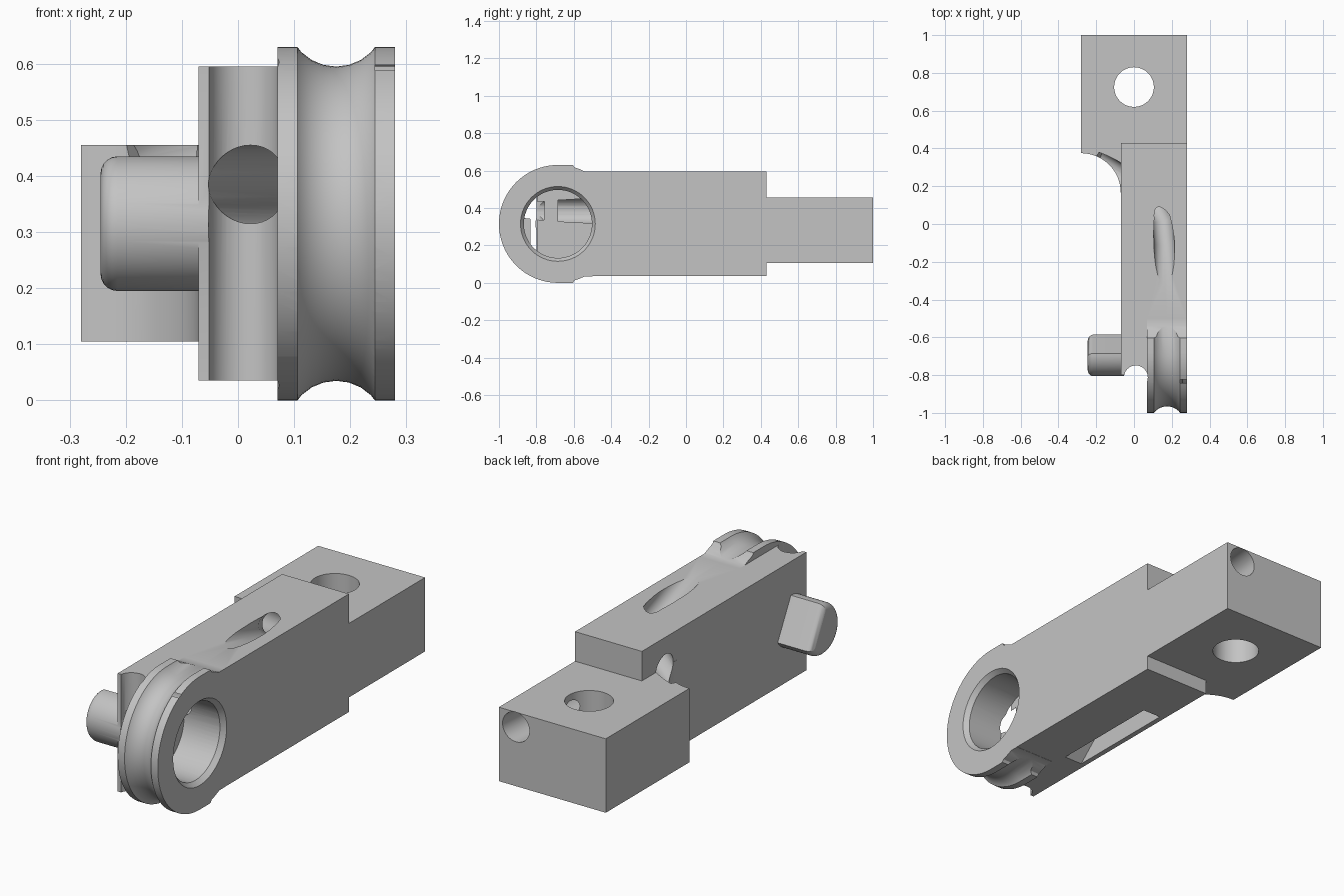
import bpy, bmesh, math
from mathutils import Matrix, Vector

cube = bpy.data.objects.get("Cube")
if cube:
    bpy.data.objects.remove(cube, do_unlink=True)

grey = bpy.data.materials.new("plain_grey")
grey.use_nodes = True
COLOUR = (0.55, 0.55, 0.55, 1)
grey.diffuse_color = COLOUR
grey.node_tree.nodes["Principled BSDF"].inputs["Base Color"].default_value = COLOUR

WY, WZ, WR = -0.685, 0.315, 0.315   # wheel centre and radius


def finish(name, bm):
    bmesh.ops.remove_doubles(bm, verts=bm.verts, dist=1e-5)
    bmesh.ops.recalc_face_normals(bm, faces=bm.faces)
    me = bpy.data.meshes.new(name)
    bm.to_mesh(me)
    bm.free()
    me.materials.append(grey)
    ob = bpy.data.objects.new(name, me)
    bpy.context.collection.objects.link(ob)
    return ob


def prism(name, pts, axis, lo, hi, tip=0):
    """Extrude a flat outline along x (points are y, z) or z (points are x, y)."""
    bm = bmesh.new()
    put = (lambda p, h: (h, *p)) if axis == "x" else (lambda p, h: (*p, h))
    base = bm.faces.new([bm.verts.new(put(p, lo)) for p in pts])
    rim = list(base.edges)
    new = bmesh.ops.extrude_face_region(bm, geom=[base], use_keep_orig=True)["geom"]
    step = Vector(put((0, 0), hi - lo))
    bmesh.ops.translate(bm, vec=step, verts=[g for g in new if isinstance(g, bmesh.types.BMVert)])
    if tip:
        bmesh.ops.recalc_face_normals(bm, faces=bm.faces)
        bmesh.ops.bevel(bm, geom=rim, offset=tip, segments=5, profile=0.5, affect="EDGES")
    return finish(name, bm)


def cone(name, a, b, r1, r2, n=64):
    a, b = Vector(a), Vector(b)
    bm = bmesh.new()
    turn = (b - a).to_track_quat("Z", "Y").to_matrix().to_4x4()
    bmesh.ops.create_cone(bm, cap_ends=True, segments=n, radius1=r1, radius2=r2,
                          depth=(b - a).length,
                          matrix=Matrix.Translation((a + b) / 2) @ turn)
    return finish(name, bm)


def tube(name, pts, r):
    cu = bpy.data.curves.new(name, "CURVE")
    cu.dimensions = "3D"
    cu.bevel_depth, cu.bevel_resolution, cu.use_fill_caps = r, 10, True
    sp = cu.splines.new("POLY")
    sp.points.add(len(pts) - 1)
    for p, co in zip(sp.points, pts):
        p.co = (*co, 1)
    ob = bpy.data.objects.new(name, cu)
    bpy.context.collection.objects.link(ob)
    me = bpy.data.meshes.new_from_object(ob.evaluated_get(bpy.context.evaluated_depsgraph_get()))
    bpy.data.objects.remove(ob)
    bm = bmesh.new()
    bm.from_mesh(me)
    return finish(name, bm)


def combine(target, other, how):
    mod = target.modifiers.new("combine", "BOOLEAN")
    mod.operation, mod.solver, mod.object = how, "EXACT", other
    bpy.context.view_layer.objects.active = target
    bpy.ops.object.modifier_apply(modifier=mod.name)
    bpy.data.objects.remove(other, do_unlink=True)


def arc(cx, cy, r, start, end, n):
    out = []
    for i in range(n + 1):
        t = math.radians(start + (end - start) * i / n)
        out.append((cx + r * math.cos(t), cy + r * math.sin(t)))
    return out


# Main bar with the cheek beside the wheel
body = prism("link_body", [(-.07, -.8), (.07, -.8), (.07, WY), (.28, WY), (.28, .43), (-.07, .43)],
             "z", .036, .595)
# Tail block with a concave corner
tail = prism("tail_block", [(.28, 0), (.28, 1), (-.28, 1)] + arc(-.28, .165, .21, 90, 0, 16)
             + [(0, .165), (0, 0)], "z", .105, .455)
# Wheel and the shoulders blending it into the bar
wheel = cone("wheel", (.07, WY, WZ), (.28, WY, WZ), WR, WR, 96)
top = [(WY, .63), (-.615, .63)] + arc(-.55, .655, .06, 205, 270, 6) + [(-.5, .595)]
shoulder = prism("shoulder", top + [(y, 2 * WZ - z) for y, z in reversed(top)], "x", .07, .28)
# Side pin with one slanted flat and a rounded tip
pin = prism("side_pin", arc(WY, WZ, .12, 90, 326, 36), "x", -.245, 0, .03)
for part in (tail, shoulder, wheel, pin):
    combine(body, part, "UNION")

# Rope groove around the wheel
lane = 0.3675
ring = [(.175, y, z) for y, z in arc(WY, WZ, lane, 90, 270, 48)]
groove = tube("groove_cutter", [(.175, -.5, WZ + lane)] + ring + [(.175, -.5, WZ - lane)], .0875)
# Wheel bore and its countersink
bore = cone("bore_cutter", (.07, WY, WZ), (.3, WY, WZ), .182, .182)
sink = cone("countersink_cutter", (.255, WY, WZ), (.285, WY, WZ), .18, .204)
# Tail pin hole
hole = cone("tail_hole_cutter", (0, .725, 0), (0, .725, .7), .105, .105)
# Scoop on the cheek front
scoop = cone("scoop_cutter", (.01, -.812, -.1), (.01, -.812, .8), .063, .063, 48)
# Long rope channel from the cheek to the back face
channel = cone("channel_cutter", (.008, -.9, .385), (.2, 1.1, .385), .07, .07, 40)
# Curved rope channel from the top to the concave corner
feed = tube("feed_cutter", [(.165, -.5, .7), (.165, -.32, .65), (.16, -.1, .59), (.15, .03, .56),
                            (.11, .12, .525), (.03, .2, .485), (-.2, .34, .42)], .055)
# Slot on the underside
slot = prism("slot_cutter", [(.13, -.1), (.13, .06), (.08, .15), (-.25, .2), (-.43, .036), (-.43, -.1)],
             "x", -.045, .05)
for cutter in (groove, bore, sink, hole, scoop, channel, feed, slot):
    combine(body, cutter, "DIFFERENCE")

bpy.ops.object.select_all(action="DESELECT")
body.select_set(True)
bpy.context.view_layer.objects.active = body
bpy.ops.object.shade_smooth_by_angle(angle=math.radians(30))
